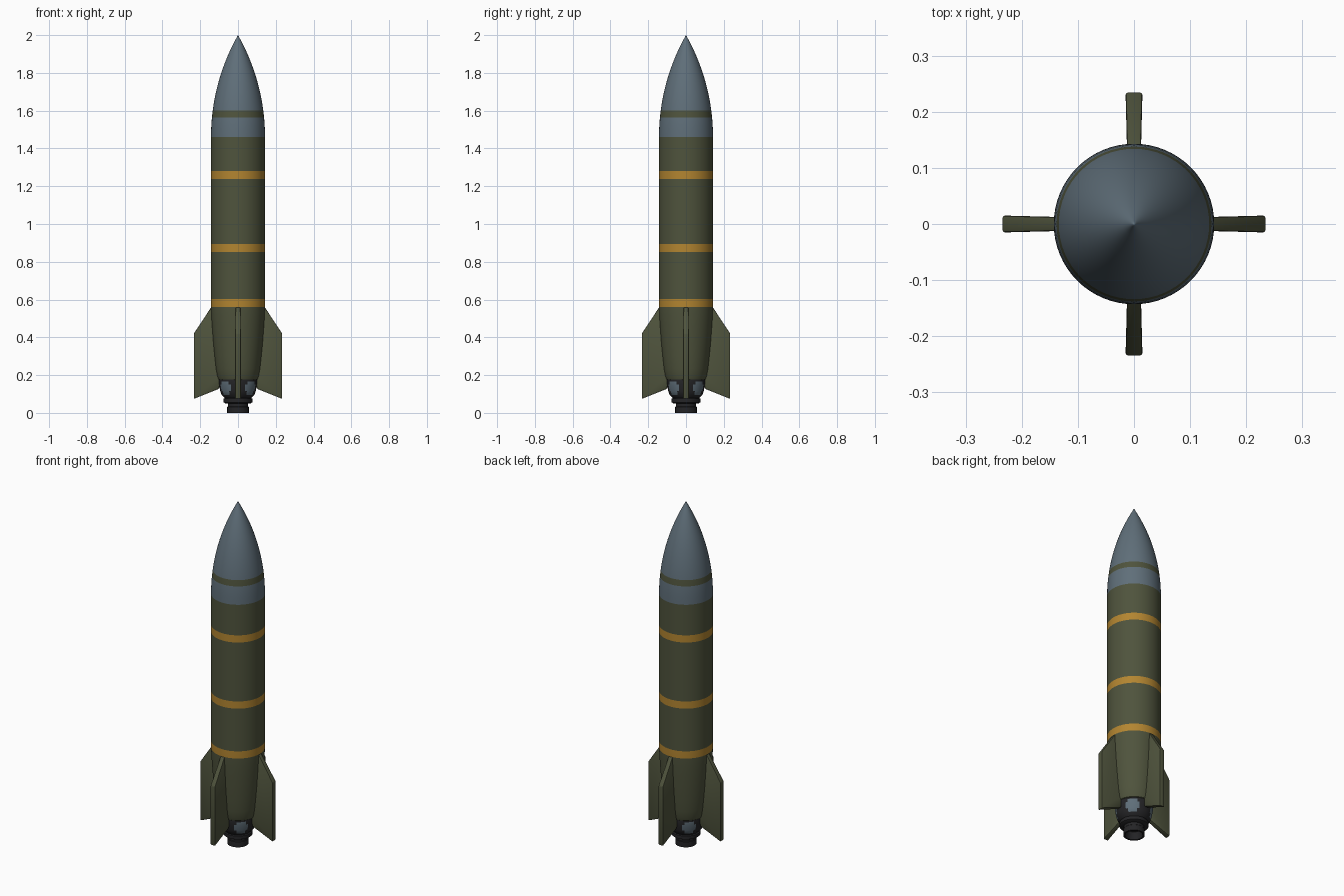
import bpy, bmesh, math
from mathutils import Matrix

if "Cube" in bpy.data.objects:
    bpy.data.objects.remove(bpy.data.objects["Cube"])


def material(name, rgb):
    m = bpy.data.materials.new(name)
    m.diffuse_color = (*rgb, 1)
    m.use_nodes = True
    m.node_tree.nodes["Principled BSDF"].inputs["Base Color"].default_value = m.diffuse_color
    return m


GREEN = material("olive_green", (0.078, 0.087, 0.046))
GREY = material("blue_grey", (0.115, 0.158, 0.192))
YELLOW = material("ochre_yellow", (0.45, 0.235, 0.03))
DARK = material("dark_metal", (0.018, 0.018, 0.02))


def finish(name, bm, mats, angle=35):
    bmesh.ops.recalc_face_normals(bm, faces=bm.faces)
    me = bpy.data.meshes.new(name)
    bm.to_mesh(me)
    bm.free()
    for m in mats:
        me.materials.append(m)
    ob = bpy.data.objects.new(name, me)
    bpy.context.collection.objects.link(ob)
    bpy.ops.object.select_all(action='DESELECT')
    ob.select_set(True)
    bpy.context.view_layer.objects.active = ob
    bpy.ops.object.shade_smooth_by_angle(angle=math.radians(angle))
    return ob


def lathe(name, profile, mats, rule, segs=64):
    """Revolve (radius, z) points; rule(z, angle) picks the material."""
    bm = bmesh.new()
    rings = []
    for r, z in profile:
        if r < 1e-5:
            rings.append([bm.verts.new((0, 0, z))])
        else:
            rings.append([bm.verts.new((r * math.cos(2 * math.pi * i / segs),
                                        r * math.sin(2 * math.pi * i / segs), z))
                          for i in range(segs)])
    for a, b in zip(rings, rings[1:]):
        for i in range(segs):
            j = (i + 1) % segs
            vs = [a[i % len(a)], a[j % len(a)], b[j % len(b)], b[i % len(b)]]
            f = bm.faces.new(list(dict.fromkeys(vs)))
            c = f.calc_center_median()
            f.material_index = rule(c.z, math.degrees(math.atan2(c.y, c.x)))
    return finish(name, bm, mats)


R = 0.143
NOSE = 1.46

# Body: tapered tail, straight tube with painted bands
bands = [(0.56, 0.602), (0.852, 0.894), (1.239, 1.281)]
body = [(0, 0.172), (0.095, 0.172), (0.104, 0.178), (0.11, 0.195), (0.117, 0.235),
        (0.124, 0.3), (0.131, 0.37), (0.137, 0.45), (0.141, 0.51)]
for lo, hi in bands:
    body += [(R, lo), (R, hi)]
body.append((R, NOSE))
lathe("body", body, [GREEN, YELLOW],
      lambda z, a: int(any(lo < z < hi for lo, hi in bands)))

# Nose cone: tangent ogive with one painted band
L = 2.0 - NOSE
rho = (R * R + L * L) / (2 * R)
heights = [NOSE, 1.5, 1.535, 1.565, 1.6] + [1.6 + 0.39 * i / 14 for i in range(1, 15)]
nose = [(math.sqrt(rho ** 2 - (z - NOSE) ** 2) - (rho - R), z) for z in heights]
nose += [(0.003, 1.997), (0, 2.0)]
lathe("nose_cone", nose, [GREY, GREEN], lambda z, a: int(1.565 < z < 1.6))


# Engine housing with four octagonal grey panels on the diagonals
def panel(z, a):
    off = abs(a % 90 - 45)
    return int((0.115 < z < 0.15 and off < 22.5) or (0.098 < z < 0.167 and off < 15))


lathe("engine_housing",
      [(0, 0.18), (0.1, 0.18), (0.101, 0.167), (0.1, 0.15), (0.094, 0.115), (0.087, 0.095),
       (0.07, 0.078), (0.077, 0.075), (0.077, 0.056), (0.066, 0.05), (0, 0.05)],
      [DARK, GREY], panel, 48)

# Nozzle, open at the bottom
lathe("nozzle",
      [(0, 0.055), (0.054, 0.055), (0.054, 0.035), (0.057, 0.032), (0.057, 0), (0.047, 0),
       (0.035, 0.04), (0, 0.04)], [DARK], lambda z, a: 0, 48)

# Four tail fins, slightly thicker towards the tip
outline = [(0.09, 0.565), (0.138, 0.565), (0.234, 0.42), (0.234, 0.074), (0.1, 0.128), (0.09, 0.2)]
for k, side in enumerate(("right", "back", "left", "front")):
    bm = bmesh.new()
    sides = [[bm.verts.new((r, s * (0.009 + 0.026 * r), z)) for r, z in outline] for s in (-1, 1)]
    for vs in sides:
        bm.faces.new(vs)
    n = len(outline)
    for i in range(n):
        j = (i + 1) % n
        bm.faces.new((sides[0][i], sides[0][j], sides[1][j], sides[1][i]))
    bmesh.ops.bevel(bm, geom=bm.edges[:], offset=0.004, segments=2, profile=0.5, affect='EDGES')
    bmesh.ops.rotate(bm, verts=bm.verts, matrix=Matrix.Rotation(k * math.pi / 2, 3, 'Z'))
    finish(side + "_fin", bm, [GREEN], 40)
